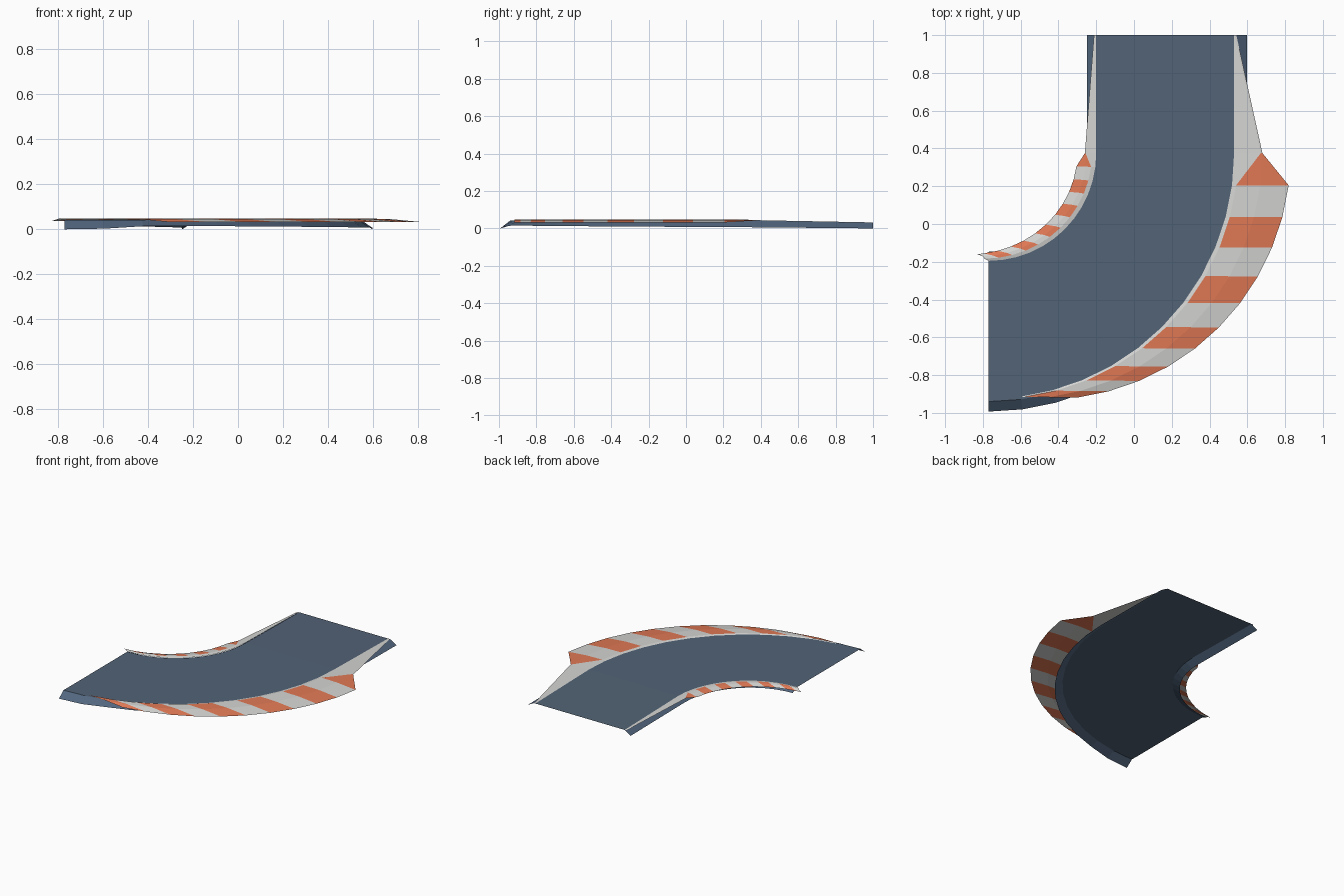
import bpy, math

if "Cube" in bpy.data.objects:
    bpy.data.objects.remove(bpy.data.objects["Cube"])

CX, CY, N = -0.77, 0.375, 12      # bend centre and number of bend segments


def material(name, rgb):
    m = bpy.data.materials.new(name)
    m.diffuse_color = (*rgb, 1)
    m.use_nodes = True
    m.node_tree.nodes["Principled BSDF"].inputs["Base Color"].default_value = m.diffuse_color
    return m


ROAD = material("slate road", (0.085, 0.125, 0.18))
SIDE = material("blue slate side", (0.085, 0.135, 0.215))
WHITE = material("kerb white", (0.66, 0.66, 0.65))
ORANGE = material("kerb orange", (0.75, 0.19, 0.09))


def station(k, r):
    """Point on the road line of radius r: -1 is the straight end, 0..12 the bend."""
    if k < 0:
        return CX + r, 1.0
    a = math.radians(7.5 * k)
    return CX + r * math.cos(a), CY - r * math.sin(a)


def road_z(k):
    return 0.03 if k < 0 else 0.042


def strip(name, rows, mats, rule=lambda i, j: 0):
    """Sheet through rows of points, all faces turned upward."""
    w = len(rows[0])
    verts = [p for row in rows for p in row]
    faces, idx = [], []
    for i in range(len(rows) - 1):
        for j in range(w - 1):
            a = i * w + j
            f = [a, a + 1, a + w + 1, a + w]
            p, q, s, t = (verts[n] for n in f)
            area = (s[0] - p[0]) * (t[1] - q[1]) - (s[1] - p[1]) * (t[0] - q[0])
            faces.append(f if area > 0 else f[::-1])
            idx.append(rule(i, j))
    me = bpy.data.meshes.new(name)
    me.from_pydata(verts, [], faces)
    for m in mats:
        me.materials.append(m)
    for p, n in zip(me.polygons, idx):
        p.material_index = n
    ob = bpy.data.objects.new(name, me)
    bpy.context.collection.objects.link(ob)
    return ob


stations = range(-1, N + 1)

# road surface
strip("road_surface", [[(*station(k, r), road_z(k)) for r in (0.57, 1.315)]
                       for k in stations], [ROAD])


# sloping sides, lowest at the two open ends
def foot_z(k, outer):
    if k < 0:
        return 0.0
    if outer and k > 9:
        return {10: 0.014, 11: 0.003, 12: 0.0}[k]
    return 0.006 + 0.012 * k / N


for name, top, foot in (("inner_side", 0.57, 0.522), ("outer_side", 1.315, 1.368)):
    strip(name, [[(*station(k, top), road_z(k)),
                  (*station(k, foot), foot_z(k, foot > 1))] for k in stations], [SIDE])


# striped kerbs: the bend line pushed sideways, with a white line next to the road
def kerb(name, r, last, side, start, apex, full, tip_z, end_r):
    rows = []
    for k in range(-1, last + 1):
        if k < 0:
            d = [0, start * 0.3, start * 0.6, start]
        elif k == 0:
            d = [0, apex * 0.94, apex * 0.97, apex]
        else:
            e = full if k < 12 else full * 0.6
            d = [0, 0.022, e * 0.5, e]
        base = road_z(k)
        heights = [base + 0.002, base + 0.006, base + 0.004, tip_z]
        if k <= 0:
            heights = [base + 0.002, base + 0.002, base + 0.001, base]
        row = []
        for n in range(4):
            x, y = station(k, r)
            y = station(k, r + (end_r - r) * n / 3)[1]
            row.append((x + side * d[n], y, heights[n]))
        rows.append(row)
    strip(name, rows, [WHITE, ORANGE],
          lambda i, j: 1 if j > 0 and i % 2 == 1 else 0)


kerb("outer_kerb", 1.30, 11, 1, 0.012, 0.15, 0.30, 0.032, 1.305)
kerb("inner_kerb", 0.57, 12, -1, 0.012, 0.06, 0.10, 0.036, 0.535)
